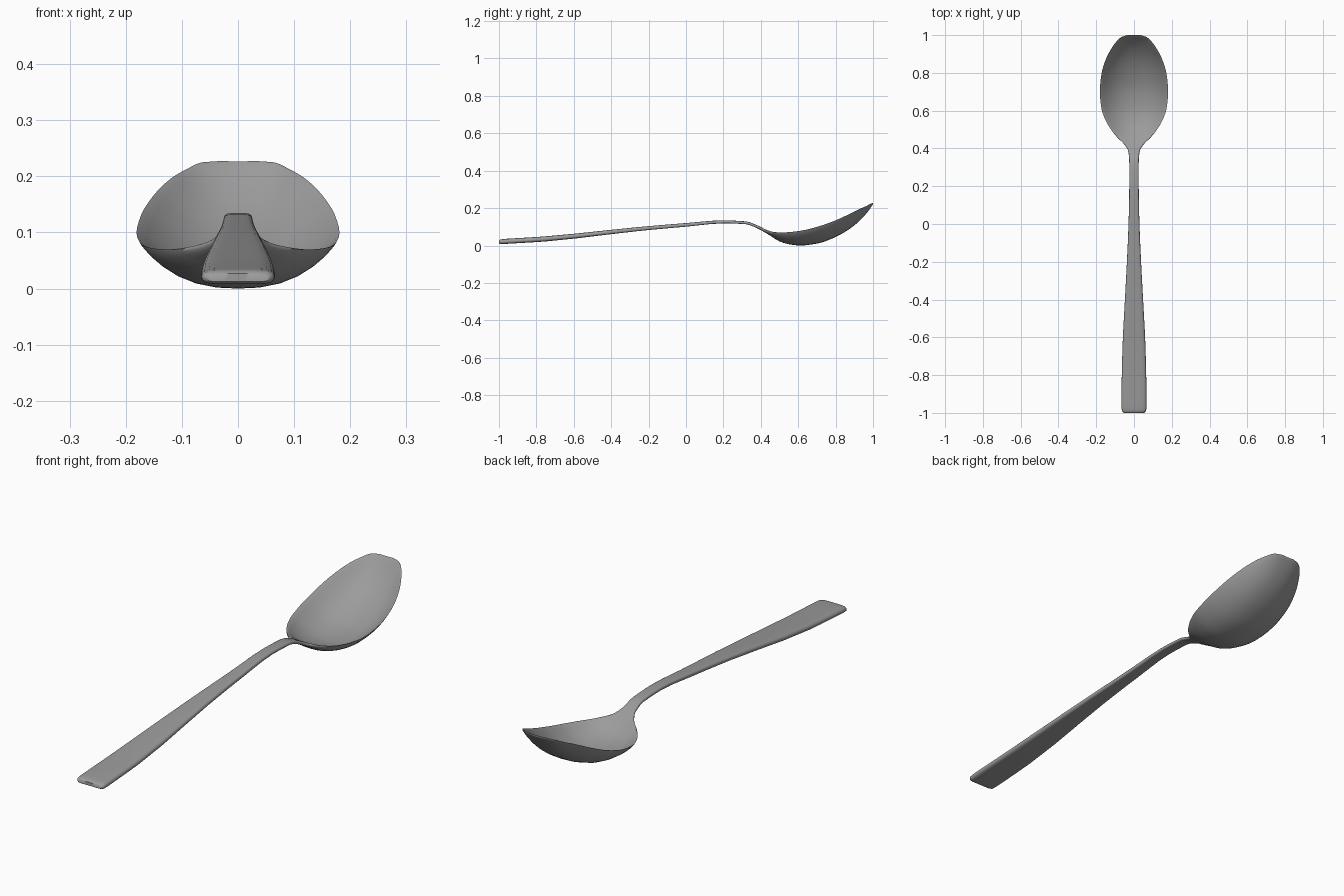
import bpy, bmesh, math
from mathutils import Vector

if "Cube" in bpy.data.objects:
    bpy.data.objects.remove(bpy.data.objects["Cube"])

# Cross-sections along the spoon: y, half width, edge z, centre z, thickness
stations = [
    (-1.00, 0.056, 0.022, 0.023, 0.014),
    (-0.99, 0.064, 0.023, 0.024, 0.024),
    (-0.96, 0.066, 0.025, 0.026, 0.027),
    (-0.75, 0.064, 0.038, 0.039, 0.027),
    (-0.25, 0.040, 0.091, 0.092, 0.021),
    (0.00, 0.029, 0.113, 0.114, 0.019),
    (0.20, 0.025, 0.129, 0.130, 0.016),
    (0.32, 0.025, 0.124, 0.125, 0.015),
    (0.38, 0.029, 0.105, 0.104, 0.016),
    (0.42, 0.050, 0.085, 0.083, 0.017),
    (0.46, 0.090, 0.075, 0.058, 0.016),
    (0.50, 0.122, 0.073, 0.032, 0.013),
    (0.55, 0.151, 0.075, 0.017, 0.013),
    (0.61, 0.172, 0.082, 0.010, 0.013),
    (0.70, 0.181, 0.103, 0.020, 0.013),
    (0.79, 0.173, 0.134, 0.051, 0.013),
    (0.87, 0.150, 0.170, 0.095, 0.012),
    (0.93, 0.119, 0.200, 0.143, 0.012),
    (0.97, 0.090, 0.217, 0.187, 0.011),
    (0.99, 0.066, 0.227, 0.214, 0.010),
    (1.00, 0.036, 0.229, 0.227, 0.006),
]
HALF = 14   # steps across each side of the section
STEPS = 3   # interpolated sections per station


def spline(a, b, c, d, t):
    """Interpolate from b to c with slopes that respect the y spacing."""
    span = c[0] - b[0]
    out = [b[0] + span * t]
    for i in range(1, 5):
        s = (c[i] - b[i]) / span

        def slope(p, q):
            m = (q[i] - p[i]) / (q[0] - p[0]) if q[0] != p[0] else s
            return 0 if m * s <= 0 else 2 * m * s / (m + s)
        m0, m1 = slope(a, b) * span, slope(c, d) * span
        out.append((2*t**3 - 3*t**2 + 1) * b[i] + (t**3 - 2*t**2 + t) * m0
                   + (3*t**2 - 2*t**3) * c[i] + (t**3 - t**2) * m1)
    return out


rows = []
for k in range(len(stations) - 1):
    a, b = stations[max(k - 1, 0)], stations[k]
    c, d = stations[k + 1], stations[min(k + 2, len(stations) - 1)]
    rows += [spline(a, b, c, d, j / STEPS) for j in range(STEPS)]
rows.append(stations[-1])

# Spoon: loft thin rounded sections from handle end to bowl tip
bm = bmesh.new()
rings = []
for y, w, edge, centre, thick in rows:
    ring = []
    for j in range(2 * HALF):
        ang = math.pi * j / HALF
        u = math.cos(ang)
        side = 1 if math.sin(ang) >= 0 else -1
        mid = centre + (edge - centre) * abs(u) ** 2.5
        off = side * thick / 2 * math.sqrt(max(0, 1 - u ** 8))
        ring.append(bm.verts.new(Vector((w * u, y, mid + off))))
    rings.append(ring)
n = 2 * HALF
for r0, r1 in zip(rings, rings[1:]):
    for j in range(n):
        bm.faces.new((r0[j], r0[(j + 1) % n], r1[(j + 1) % n], r1[j]))

# End caps as strips between upper and lower edges
for ring in (rings[0], rings[-1]):
    for j in range(HALF):
        quad = [ring[j], ring[j + 1], ring[(n - j - 1) % n], ring[(n - j) % n]]
        bm.faces.new(list(dict.fromkeys(quad)))
bmesh.ops.recalc_face_normals(bm, faces=bm.faces[:])

low = min(v.co.z for v in bm.verts)
bmesh.ops.translate(bm, verts=bm.verts[:], vec=(0, 0, -low))
mesh = bpy.data.meshes.new("spoon")
bm.to_mesh(mesh)
bm.free()

# Dark grey metal
metal = bpy.data.materials.new("dark_metal")
metal.diffuse_color = (0.33, 0.33, 0.33, 1)
metal.use_nodes = True
metal.node_tree.nodes["Principled BSDF"].inputs["Base Color"].default_value = metal.diffuse_color
mesh.materials.append(metal)

spoon = bpy.data.objects.new("spoon", mesh)
bpy.context.collection.objects.link(spoon)
bpy.context.view_layer.objects.active = spoon
spoon.select_set(True)
bpy.ops.object.shade_smooth_by_angle(angle=math.radians(55))
